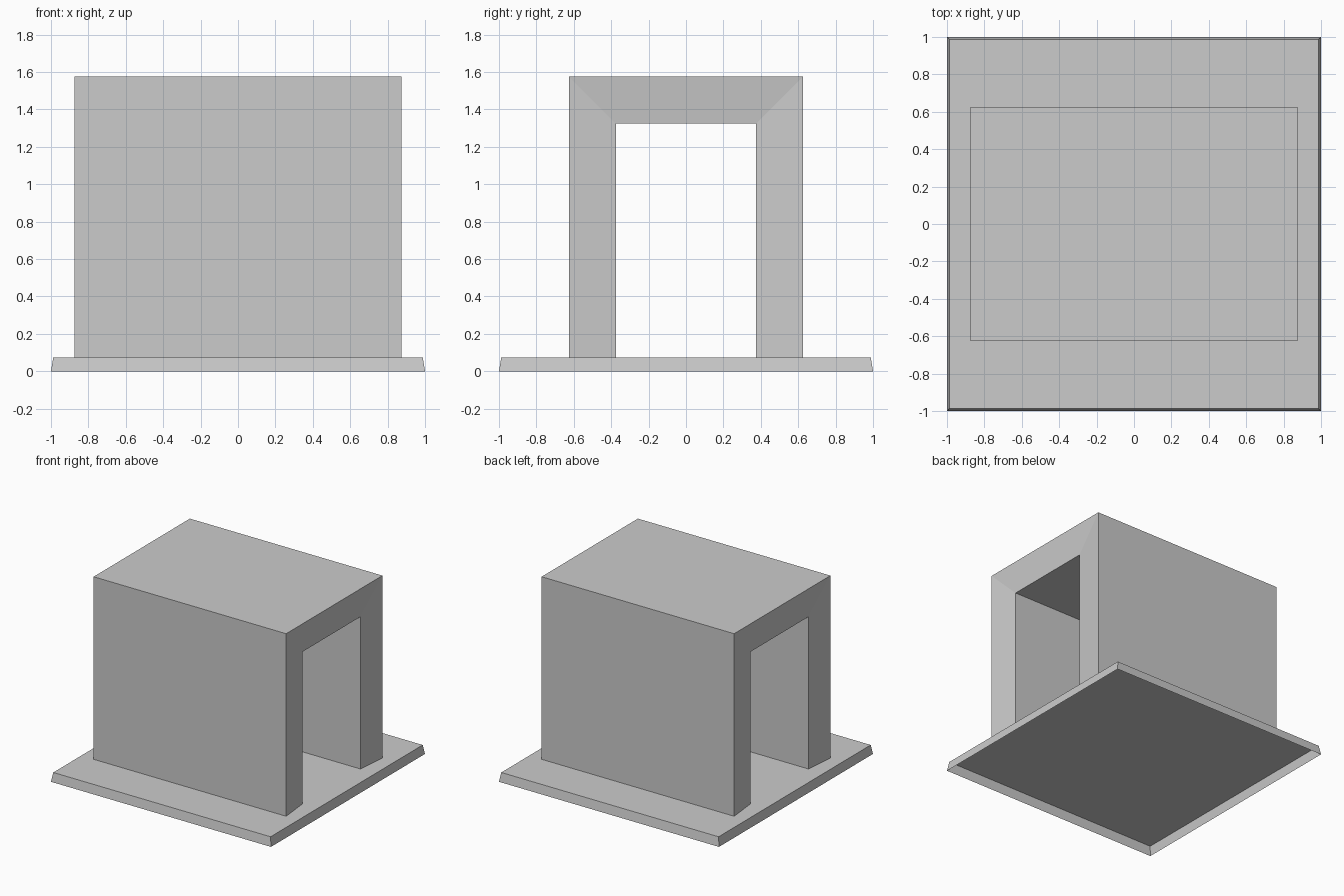
import bpy, bmesh

if "Cube" in bpy.data.objects:
    bpy.data.objects.remove(bpy.data.objects["Cube"])

BASE_H = 0.075


def add_object(name, bm):
    mesh = bpy.data.meshes.new(name)
    bm.to_mesh(mesh)
    bm.free()
    obj = bpy.data.objects.new(name, mesh)
    bpy.context.collection.objects.link(obj)
    return obj


# Base plate: tapered slab, open underneath
bm = bmesh.new()
bmesh.ops.create_cube(bm, size=2)
for v in bm.verts:
    if v.co.z > 0:
        v.co = (v.co.x * 0.9875, v.co.y * 0.9875, BASE_H)
    else:
        v.co.z = 0
bm.normal_update()
bottom = [f for f in bm.faces if f.normal.z < -0.9]
bmesh.ops.delete(bm, geom=bottom, context='FACES_ONLY')
add_object("base_plate", bm)


# Tunnel arch: outer and inner shells joined by end rims that slope inward
def profile(bm, x, half_width, top):
    points = [(-half_width, BASE_H), (-half_width, top),
              (half_width, top), (half_width, BASE_H)]
    return [bm.verts.new((x, y, z)) for y, z in points]


bm = bmesh.new()
loops = [profile(bm, -0.875, 0.625, 1.575), profile(bm, 0.875, 0.625, 1.575),
         profile(bm, 0.85, 0.375, 1.325), profile(bm, -0.85, 0.375, 1.325)]
for a, b in zip(loops, loops[1:] + loops[:1]):
    for i in range(3):
        bm.faces.new((a[i], b[i], b[i + 1], a[i + 1]))
bm.normal_update()
# The roof must face up
if max(bm.faces, key=lambda f: f.calc_center_median().z).normal.z < 0:
    bmesh.ops.reverse_faces(bm, faces=bm.faces[:])
add_object("tunnel_arch", bm)
